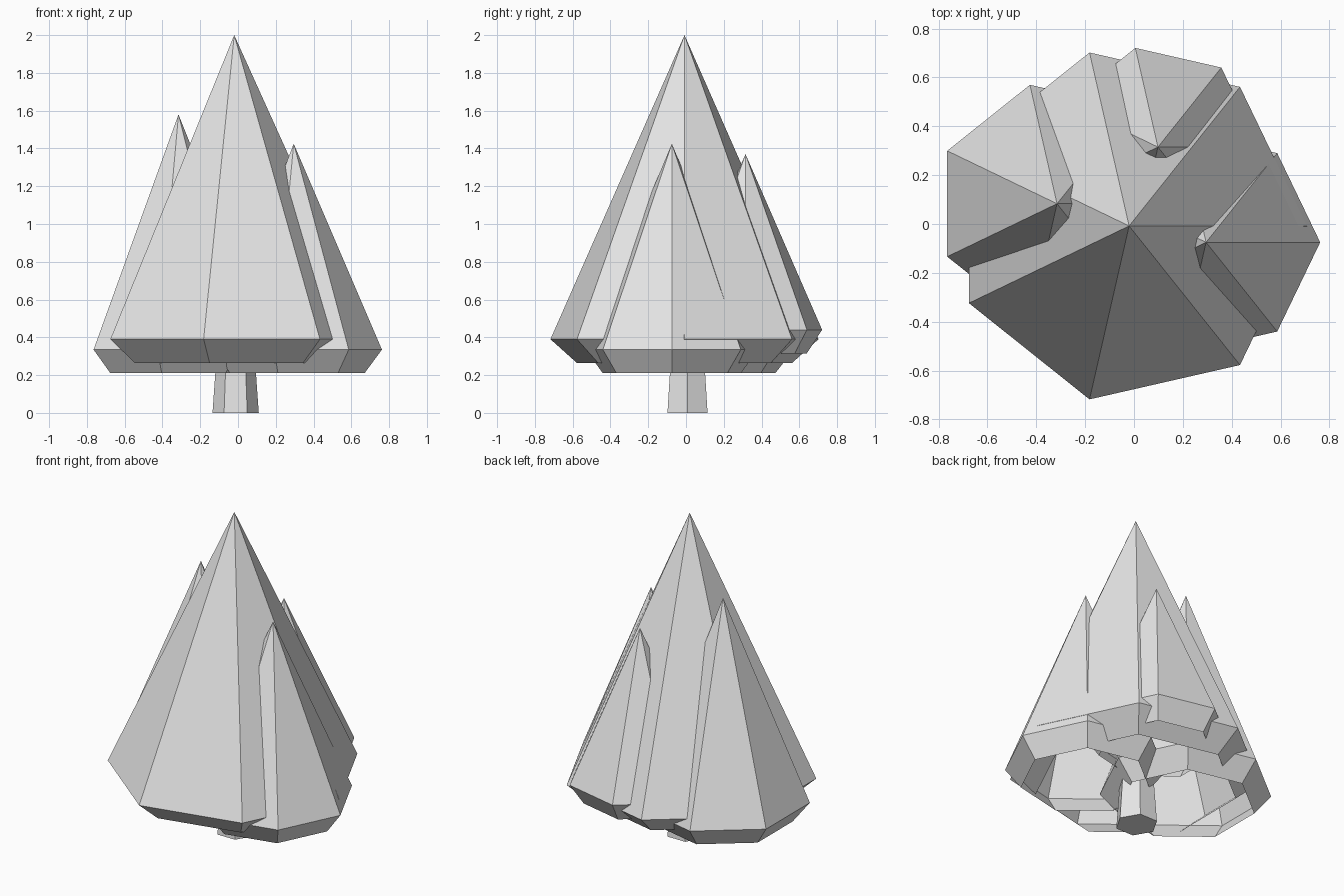
import bpy
import bmesh
import math

if "Cube" in bpy.data.objects:
    bpy.data.objects.remove(bpy.data.objects["Cube"])

grey = bpy.data.materials.new("plain grey")
grey.diffuse_color = (0.8, 0.8, 0.8, 1.0)
grey.use_nodes = True
grey.node_tree.nodes["Principled BSDF"].inputs["Base Color"].default_value = grey.diffuse_color


def ring(bm, x, y, z, radius, sides):
    """Regular ring of vertices with its first corner on +x."""
    step = 2 * math.pi / sides
    return [bm.verts.new((x + radius * math.cos(i * step),
                          y + radius * math.sin(i * step), z))
            for i in range(sides)]


def bridge(bm, low, high):
    """Quads between two rings, facing outward."""
    n = len(low)
    for i in range(n):
        j = (i + 1) % n
        bm.faces.new((low[i], low[j], high[j], high[i]))


def finish(bm, name):
    mesh = bpy.data.meshes.new(name)
    bm.to_mesh(mesh)
    bm.free()
    mesh.materials.append(grey)
    obj = bpy.data.objects.new(name, mesh)
    bpy.context.collection.objects.link(obj)


def foliage(name, x, y, top, rim_z, rim_r, hem_z, hem_r):
    """Seven-sided hollow cone with a tucked-in hem, open underneath."""
    bm = bmesh.new()
    hem = ring(bm, x, y, hem_z, hem_r, 7)
    rim = ring(bm, x, y, rim_z, rim_r, 7)
    tip = bm.verts.new((x, y, top))
    bridge(bm, hem, rim)
    for i in range(7):
        bm.faces.new((rim[i], rim[(i + 1) % 7], tip))
    finish(bm, name)


# Foliage: one tall cone and three smaller ones around it
foliage("main_foliage", -0.02, -0.008, 2.0, 0.39, 0.728, 0.265, 0.585)
foliage("left_foliage", -0.315, 0.083, 1.58, 0.335, 0.499, 0.21, 0.40)
foliage("right_foliage", 0.295, -0.075, 1.425, 0.335, 0.467, 0.21, 0.375)
foliage("back_foliage", 0.098, 0.315, 1.37, 0.44, 0.416, 0.315, 0.333)

# Trunk: tapered six-sided post rising into the foliage
bm = bmesh.new()
base = ring(bm, -0.0125, 0.008, 0.0, 0.1225, 6)
head = ring(bm, -0.0125, 0.008, 0.6, 0.08, 6)
bridge(bm, base, head)
bm.faces.new(base[::-1])
bm.faces.new(head)
finish(bm, "trunk")
